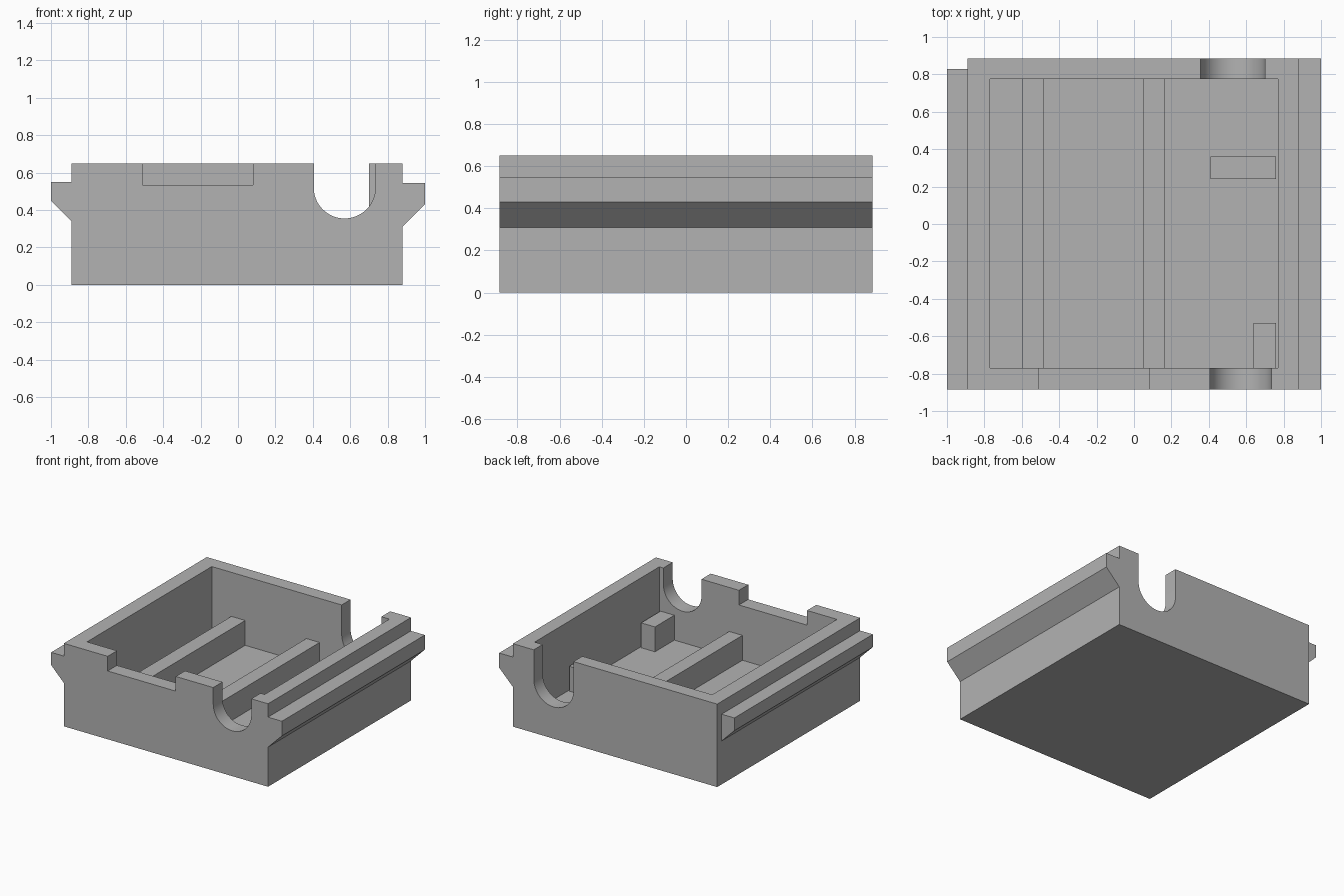
import bpy, bmesh, math

cube = bpy.data.objects.get("Cube")
if cube:
    bpy.data.objects.remove(cube, do_unlink=True)

grey = bpy.data.materials.new("plain grey")
grey.use_nodes = True
GREY = (0.45, 0.45, 0.45, 1)
grey.diffuse_color = GREY
grey.node_tree.nodes["Principled BSDF"].inputs["Base Color"].default_value = GREY


def prism(name, profile, y0, y1):
    """Extrude an x-z profile from y0 to y1."""
    bm = bmesh.new()
    face = bm.faces.new([bm.verts.new((x, y0, z)) for x, z in profile])
    ext = bmesh.ops.extrude_face_region(bm, geom=[face])
    verts = [v for v in ext["geom"] if isinstance(v, bmesh.types.BMVert)]
    bmesh.ops.translate(bm, verts=verts, vec=(0, y1 - y0, 0))
    bmesh.ops.recalc_face_normals(bm, faces=bm.faces)
    mesh = bpy.data.meshes.new(name)
    bm.to_mesh(mesh)
    bm.free()
    mesh.materials.append(grey)
    obj = bpy.data.objects.new(name, mesh)
    bpy.context.collection.objects.link(obj)
    return obj


def box(name, x0, x1, y0, y1, z0, z1):
    return prism(name, [(x0, z0), (x1, z0), (x1, z1), (x0, z1)], y0, y1)


def slot(name, cx, cz, r, y0, y1, steps=24):
    """Round-bottomed slot open at the top."""
    arc = [(cx + r * math.cos(a), cz + r * math.sin(a))
           for a in (math.pi * (1 + i / steps) for i in range(steps + 1))]
    return prism(name, arc + [(cx + r, 0.8), (cx - r, 0.8)], y0, y1)


def cut(target, cutter):
    cutter.hide_render = True
    mod = target.modifiers.new(cutter.name, "BOOLEAN")
    mod.operation = "DIFFERENCE"
    mod.solver = "EXACT"
    mod.object = cutter
    bpy.context.view_layer.objects.active = target
    bpy.ops.object.modifier_apply(modifier=mod.name)
    bpy.data.objects.remove(cutter, do_unlink=True)


TOP, FLOOR, RIB_TOP = 0.65, 0.11, 0.305
FRONT, BACK = -0.885, 0.885
IN_FRONT, IN_BACK = -0.77, 0.775

# Tray body with a chamfered rail on each side
tray = prism("tray_body", [
    (-0.89, 0), (0.88, 0),
    (0.88, 0.31), (1.0, 0.43), (1.0, 0.545), (0.88, 0.545),
    (0.88, TOP), (-0.89, TOP),
    (-0.89, 0.55), (-1.0, 0.55), (-1.0, 0.45), (-0.89, 0.34),
], FRONT, BACK)

# Inner cavity, front recess, cable slots and the shortened right rail
cut(tray, box("cavity_cutter", -0.77, 0.77, IN_FRONT, IN_BACK, FLOOR, 0.8))
cut(tray, box("recess_cutter", -0.51, 0.08, -1, -0.7, 0.535, 0.8))
cut(tray, slot("front_slot_cutter", 0.57, 0.52, 0.165, -1, -0.7))
cut(tray, slot("back_slot_cutter", 0.528, 0.42, 0.172, 0.7, 1))
cut(tray, box("rail_end_cutter", -1.1, -0.89, 0.83, 1, 0.2, 0.6))

tray.select_set(True)
bpy.context.view_layer.objects.active = tray
bpy.ops.object.shade_smooth_by_angle(angle=math.radians(30))
tray.select_set(False)

# Ribs running the length of the floor
for name, x0, x1 in (("right_rib", -0.60, -0.48), ("left_rib", 0.05, 0.165)):
    box(name, x0, x1, IN_FRONT - 0.01, IN_BACK + 0.01, FLOOR - 0.01, RIB_TOP)

# Small support blocks
box("cross_block", 0.41, 0.76, 0.24, 0.36, FLOOR - 0.01, RIB_TOP)
box("corner_block", 0.64, 0.76, IN_FRONT - 0.01, -0.53, FLOOR - 0.01, RIB_TOP)
